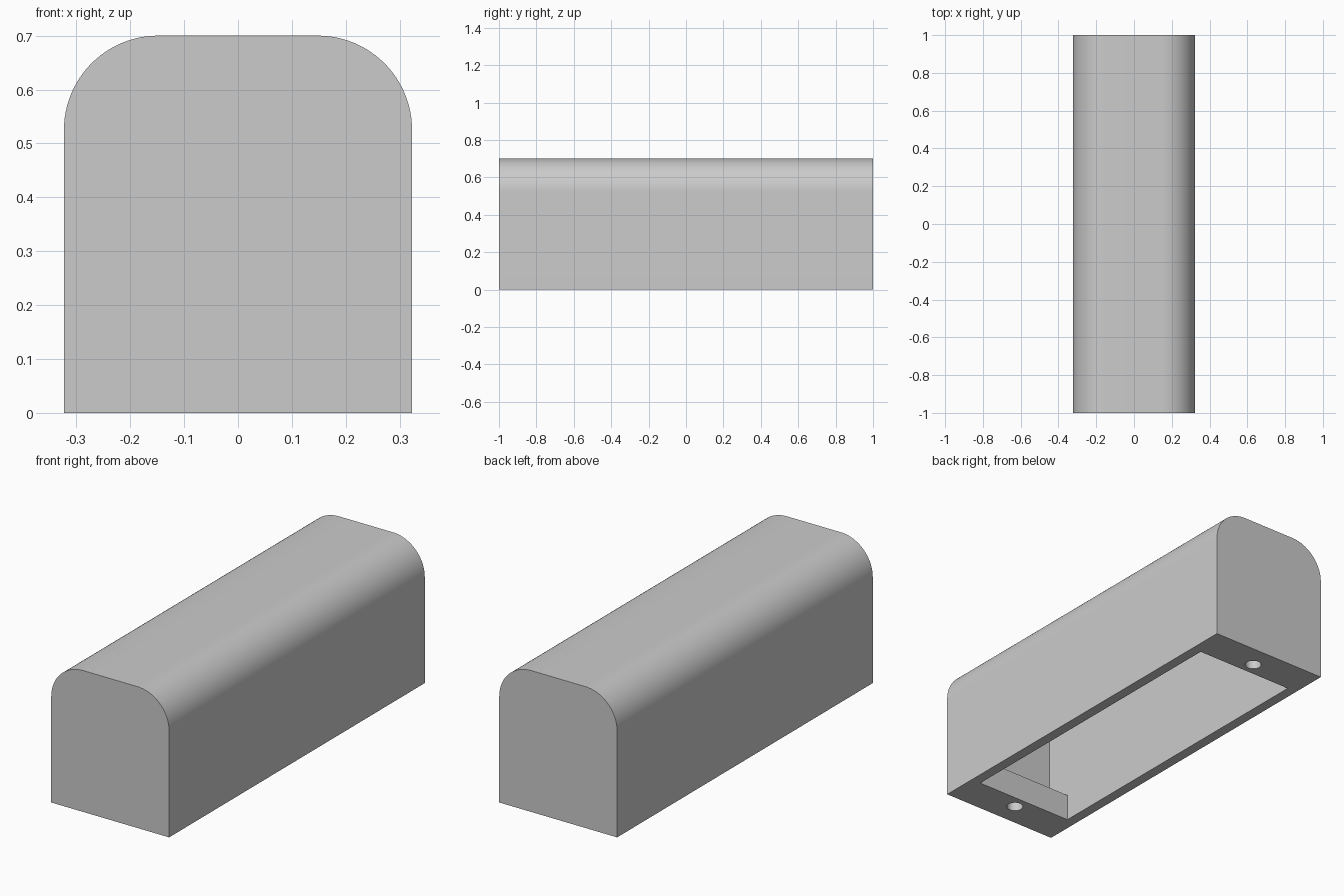
import bpy, bmesh, math

cube = bpy.data.objects.get("Cube")
if cube:
    bpy.data.objects.remove(cube, do_unlink=True)

# Main dimensions
HALF_W, HALF_L, HEIGHT, RADIUS = 0.323, 1.0, 0.7, 0.175
WALL = 0.052
TAB_HEIGHT, MOUTH_HALF_L = 0.134, 0.817
HOLE_Y, HOLE_R = 0.883, 0.038

grey = bpy.data.materials.new("plain_grey")
grey.use_nodes = True
colour = (0.6, 0.6, 0.6, 1)
grey.diffuse_color = colour
grey.node_tree.nodes["Principled BSDF"].inputs["Base Color"].default_value = colour


def make_arch(name, half_w, half_l, bottom, top, radius, steps=24):
    """Extrude along y an arch outline with rounded upper corners."""
    outline = [(-half_w, bottom), (half_w, bottom)]
    for side, start in ((1, 0), (-1, math.pi / 2)):
        for i in range(steps + 1):
            a = start + math.pi / 2 * i / steps
            outline.append((side * (half_w - radius) + radius * math.cos(a),
                            top - radius + radius * math.sin(a)))
    bm = bmesh.new()
    face = bm.faces.new([bm.verts.new((x, -half_l, z)) for x, z in outline])
    new = bmesh.ops.extrude_face_region(bm, geom=[face])["geom"]
    verts = [v for v in new if isinstance(v, bmesh.types.BMVert)]
    bmesh.ops.translate(bm, verts=verts, vec=(0, 2 * half_l, 0))
    bmesh.ops.recalc_face_normals(bm, faces=bm.faces)
    mesh = bpy.data.meshes.new(name)
    bm.to_mesh(mesh)
    bm.free()
    mesh.materials.append(grey)
    obj = bpy.data.objects.new(name, mesh)
    bpy.context.collection.objects.link(obj)
    return obj


def cut(target, cutter):
    """Subtract the cutter, then remove it."""
    mod = target.modifiers.new("cut", "BOOLEAN")
    mod.operation, mod.solver, mod.object = "DIFFERENCE", "EXACT", cutter
    cutter.hide_render = True
    bpy.ops.object.select_all(action="DESELECT")
    bpy.context.view_layer.objects.active = target
    target.select_set(True)
    bpy.ops.object.modifier_apply(modifier=mod.name)
    bpy.data.objects.remove(cutter, do_unlink=True)


# Rounded housing, hollowed to an even wall thickness
housing = make_arch("housing", HALF_W, HALF_L, 0, HEIGHT, RADIUS)
cut(housing, make_arch("cavity_cutter", HALF_W - WALL, HALF_L - WALL,
                       TAB_HEIGHT, HEIGHT - WALL, RADIUS - WALL))

# Opening in the underside, leaving a mounting tab at each end
bpy.ops.mesh.primitive_cube_add(size=1, location=(0, 0, TAB_HEIGHT / 2))
mouth = bpy.context.object
mouth.name = "mouth_cutter"
mouth.scale = (2 * (HALF_W - WALL), 2 * MOUTH_HALF_L, 2 * TAB_HEIGHT)
cut(housing, mouth)

# Screw holes through the tabs
for side in (-1, 1):
    bpy.ops.mesh.primitive_cylinder_add(vertices=32, radius=HOLE_R, depth=2 * TAB_HEIGHT,
                                        location=(0, side * HOLE_Y, TAB_HEIGHT / 2))
    bpy.context.object.name = "hole_cutter"
    cut(housing, bpy.context.object)

# One colour throughout, smooth curves with sharp edges
housing.data.materials.clear()
housing.data.materials.append(grey)
bpy.ops.object.select_all(action="DESELECT")
bpy.context.view_layer.objects.active = housing
housing.select_set(True)
bpy.ops.object.shade_smooth_by_angle(angle=math.radians(30))
